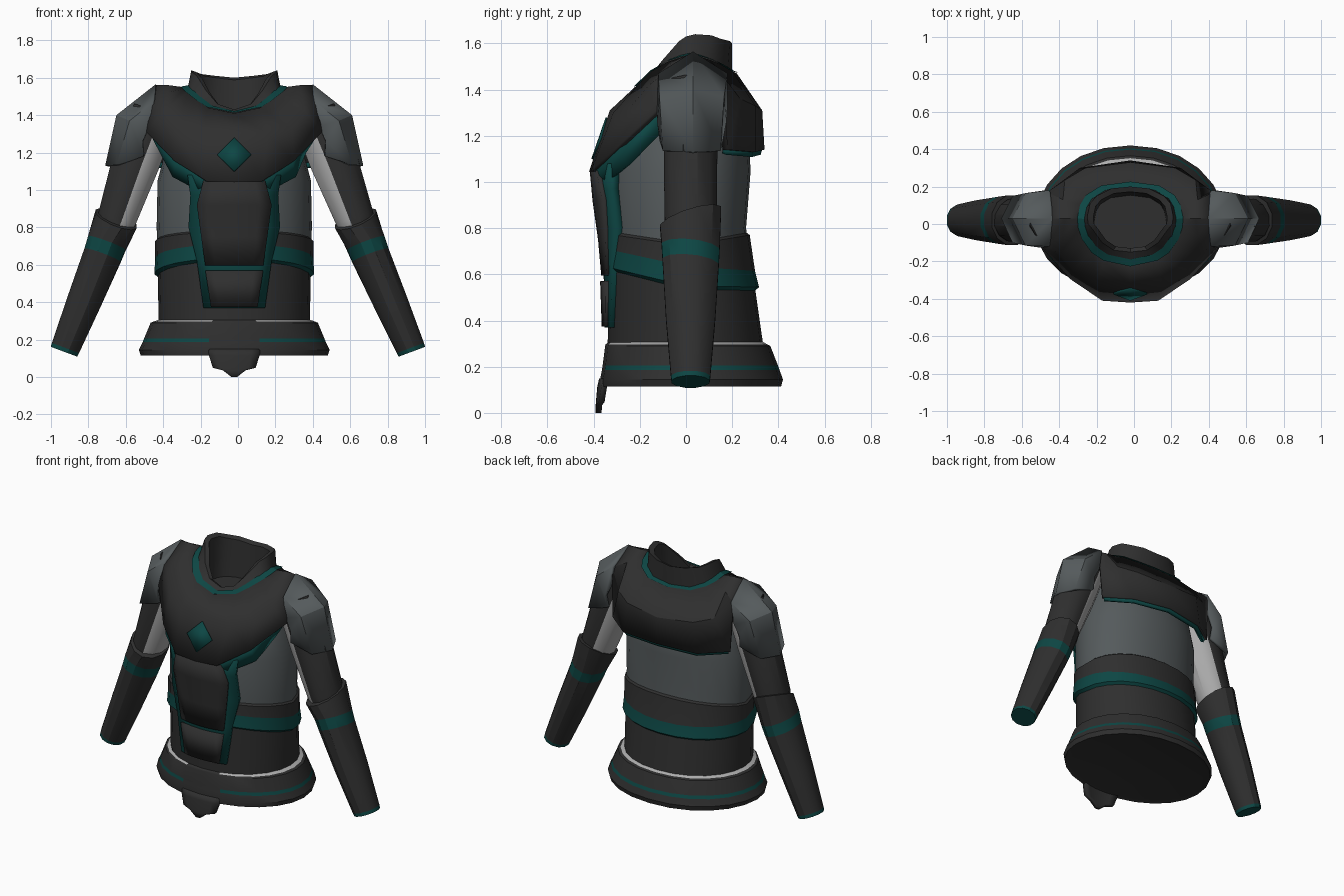
import bpy, math
from mathutils import Vector

if "Cube" in bpy.data.objects:
    bpy.data.objects.remove(bpy.data.objects["Cube"])

CENTRE = -0.02          # torso sits slightly left of the arm span's centre


def material(name, rgb):
    m = bpy.data.materials.new(name)
    m.diffuse_color = (*rgb, 1)
    m.use_nodes = True
    m.node_tree.nodes["Principled BSDF"].inputs["Base Color"].default_value = m.diffuse_color
    return m


DARK = material("charcoal", (0.028, 0.028, 0.028))
GREY = material("slate_grey", (0.09, 0.103, 0.107))
TEAL = material("dark_teal", (0.004, 0.062, 0.058))
PALE = material("pale_grey", (0.42, 0.42, 0.42))


def grid(name, rows, mat, closed=False, cap=(), thick=0, paint=None):
    """Skin rows of points (top to bottom, counter-clockwise seen from above)."""
    n = len(rows[0])
    verts = [Vector(p) for row in rows for p in row]
    faces, strip = [], []
    for r in range(len(rows) - 1):
        for c in range(n if closed else n - 1):
            d = (c + 1) % n
            faces.append((r * n + c, (r + 1) * n + c, (r + 1) * n + d, r * n + d))
            strip.append(r)
    if "top" in cap:
        faces.append(tuple(range(n)))
        strip.append(0)
    if "bottom" in cap:
        k = (len(rows) - 1) * n
        faces.append(tuple(k + i for i in reversed(range(n))))
        strip.append(len(rows) - 2)
    me = bpy.data.meshes.new(name)
    me.from_pydata(verts, [], faces)
    slots = [mat]
    for poly, r in zip(me.polygons, strip):
        m = (paint(r, poly.center) if paint else mat) or mat
        if m not in slots:
            slots.append(m)
        poly.material_index = slots.index(m)
    for m in slots:
        me.materials.append(m)
    ob = bpy.data.objects.new(name, me)
    bpy.context.collection.objects.link(ob)
    ob.location.x = CENTRE
    if thick:
        mod = ob.modifiers.new("thickness", "SOLIDIFY")
        mod.thickness, mod.offset = thick, -1
    return ob


def flip(row):
    return [(-x, y, z) for x, y, z in reversed(row)]


def full_ring(half):                     # half runs front centre -> right -> back centre
    return list(half) + flip(half)[1:-1]


def scaled(row, s, dz=0, z=None):
    return [(p[0] * s, p[1] * s, p[2] + dz if z is None else z) for p in row]


# ---- torso surface: z, half width, front depth, back depth
PROFILE = [(0.10, .40, .335, .35), (0.30, .40, .335, .33), (0.54, .405, .335, .295),
           (0.80, .415, .33, .26), (1.05, .41, .345, .28), (1.20, .37, .31, .27),
           (1.33, .33, .20, .20)]
N = 24


def oval(a, z, w, f, b):
    s, c = math.sin(a), math.cos(a)
    s = math.copysign(abs(s) ** .95, s)
    return (w * s, -c * (f if c > 0 else b), z)


def ring(z, w, f, b):
    return [oval(math.tau * i / N, z, w, f, b) for i in range(N)]


def torso_point(a, z, off):
    for lo, hi in zip(PROFILE, PROFILE[1:]):
        if z <= hi[0]:
            break
    t = (z - lo[0]) / (hi[0] - lo[0])
    return oval(a, z, *[p + (q - p) * t + off for p, q in zip(lo[1:], hi[1:])])


grid("torso", [ring(*p) for p in reversed(PROFILE[2:])], GREY, True, ("top",))

# ---- lower torso with teal belt; levels rise towards the front
belt = []
for side, front, back, off in [(.735, .05, .045, .0), (.725, .05, .045, .012), (.635, .075, -.02, .014),
                               (.55, .085, -.005, .022), (.535, .085, -.005, .004), (.29, 0, 0, .004)]:
    row = []
    for i in range(N):
        a = math.tau * i / N
        c = math.cos(a)
        row.append(torso_point(a, side + (front if c > 0 else back) * abs(c), off))
    belt.append(row)
grid("lower_torso", belt, DARK, True, paint=lambda r, c: TEAL if r in (2, 3) else DARK)


# ---- flared hem with pale piping and thin teal stripe
def hem_paint(r, c):
    front_gap = c.y < 0 and abs(c.x) < .13
    if front_gap:
        return DARK
    return {0: PALE, 3: TEAL}.get(r, DARK)


grid("hem", [ring(.306, .405, .338, .335), ring(.297, .43, .348, .352), ring(.29, .447, .35, .365),
             ring(.206, .482, .361, .398), ring(.186, .49, .364, .405), ring(.145, .51, .372, .42),
             ring(.115, .50, .37, .412), ring(.125, .45, .345, .38)],
     DARK, True, ("bottom",), paint=hem_paint)


# ---- front plates: rows of z, half width, depth
def front_plate(name, rows, mat, thick):
    us = [i / 3 for i in range(-3, 4)]
    grid(name, [[(u * hw, -d * math.sqrt(1 - (u * hw / .45) ** 2), z) for u in us]
                for z, hw, d in rows], mat, thick=thick)


front_plate("front_frame", [(1.08, .25, .395), (.97, .235, .39), (.8, .245, .37),
                            (.62, .20, .357), (.37, .165, .352)], TEAL, .05)
front_plate("abdomen_panel", [(1.05, .165, .417), (.92, .20, .405), (.75, .177, .381),
                              (.595, .155, .367)], DARK, .03)
front_plate("lower_panel", [(.57, .155, .372), (.375, .125, .365)], DARK, .03)
front_plate("hem_tab", [(.15, .14, .376), (.115, .135, .384), (.05, .115, .39),
                        (.035, .06, .391), (.0, .015, .391)], DARK, .025)

# ---- yoke over chest, shoulders and upper back (half rings)
neck = [(0, -.22, 1.41), (.14, -.19, 1.44), (.20, -.15, 1.48), (.25, -.08, 1.52), (.27, -.02, 1.54),
        (.275, .03, 1.55), (.26, .10, 1.53), (.23, .15, 1.51), (.15, .20, 1.48), (0, .22, 1.47)]
middle = [(0, -.33, 1.31), (.18, -.315, 1.30), (.31, -.245, 1.32), (.38, -.16, 1.42), (.36, -.06, 1.52),
          (.35, .03, 1.56), (.36, .13, 1.50), (.35, .235, 1.36), (.24, .30, 1.33), (0, .33, 1.31)]
edge = [(0, -.42, 1.045), (.15, -.41, 1.05), (.32, -.295, 1.155), (.47, -.13, 1.31), (.445, -.11, 1.46),
        (.42, .03, 1.56), (.445, .17, 1.46), (.43, .18, 1.14), (.27, .30, 1.13), (0, .34, 1.14)]
grid("yoke", [full_ring(neck), full_ring(middle), full_ring(edge)], DARK, True, thick=.025)
grid("neck_trim", [full_ring(scaled(neck, .86, .012)), full_ring(scaled(neck, 1.03, .003))], TEAL, True)

# ---- teal trim below the yoke, front and back
upper = scaled(edge[:4], .97)
lower = [(0, -.375, .98), (.2, -.345, 1.0), (.33, -.255, 1.07), (.385, -.12, 1.2)]
grid("chest_trim", [flip(upper)[:-1] + upper, flip(lower)[:-1] + lower], TEAL, thick=.02)
back_edge = scaled(edge[7:], .97)
grid("back_trim", [back_edge + flip(back_edge)[1:],
                   scaled(back_edge + flip(back_edge)[1:], .98, -.022)], TEAL, thick=.02)

# ---- chest diamond
grid("chest_diamond", [[(0, -.348, 1.28), (.09, -.377, 1.19)],
                       [(-.09, -.377, 1.19), (0, -.410, 1.10)]], TEAL, thick=.012)

# ---- standing collar, open at the front
rim = [(0, -.15, 1.43), (.09, -.14, 1.46), (.15, -.10, 1.53), (.20, -.03, 1.61), (.225, 0, 1.63),
       (.23, .04, 1.64), (.215, .11, 1.635), (.18, .15, 1.62), (.10, .19, 1.61), (0, .20, 1.60)]
inside = [full_ring(scaled(neck, .7, z=1.36)), full_ring(scaled(rim, .86, -.012)),
          full_ring(rim), full_ring(scaled(neck, .9))]
grid("collar", inside, DARK, True, ("top",))


# ---- arms
def arm_ring(side, x, z, rx, ry, tilt=0, sides=12):
    x += .02 * side * (1.4 - z) / 1.27            # right arm hangs slightly wider
    pts = []
    for i in range(sides):
        a = math.tau * (i + .5) / sides
        u, y = rx * math.cos(a), ry * math.sin(a)
        pts.append((x + .94 * u, y + .02, z + .35 * u + tilt * y))
    return pts if side > 0 else flip(pts)


for side, label in ((1, "right"), (-1, "left")):
    # upper sleeve, pale on the side towards the body
    def sleeve_paint(r, c, side=side):
        axis = .42 + (1.42 - c.z) * .385
        return PALE if c.x * side < axis - .02 else DARK
    grid(label + "_upper_sleeve", [arm_ring(side, *p) for p in
         [(.42, 1.42, .125, .115), (.53, 1.15, .132, .12), (.635, .85, .108, .117), (.655, .79, .095, .11)]],
         DARK, True, ("top", "bottom"), paint=sleeve_paint)

    # forearm with elbow flare, teal band and teal cuff
    grid(label + "_forearm", [arm_ring(side, *p) for p in
         [(.64, .85, .095, .115, .3), (.64, .845, .12, .137, .3), (.692, .715, .11, .13, -.1),
          (.716, .65, .106, .126, -.1), (.82, .40, .095, .11), (.922, .155, .08, .088),
          (.93, .135, .078, .085), (.93, .135, .06, .065)]],
         DARK, True, ("bottom",), paint=lambda r, c: TEAL if r in (2, 5, 6) and c.z < .75 else DARK)

    # faceted shoulder plate
    pad = [[(.455, -.125, 1.34), (.435, -.12, 1.47), (.42, .03, 1.565), (.435, .18, 1.47), (.455, .18, 1.33)],
           [(.49, -.125, 1.26), (.56, -.115, 1.37), (.63, .03, 1.40), (.56, .165, 1.37), (.49, .175, 1.26)],
           [(.485, -.115, 1.18), (.63, -.10, 1.135), (.69, .03, 1.13), (.63, .15, 1.135), (.485, .16, 1.18)]]
    grid(label + "_shoulder_plate", pad if side > 0 else [flip(r) for r in pad], GREY, thick=.02)

# ---- shading: smooth with crisp edges
bpy.ops.object.select_all(action="SELECT")
bpy.context.view_layer.objects.active = bpy.data.objects["torso"]
bpy.ops.object.shade_smooth_by_angle(angle=math.radians(30))
